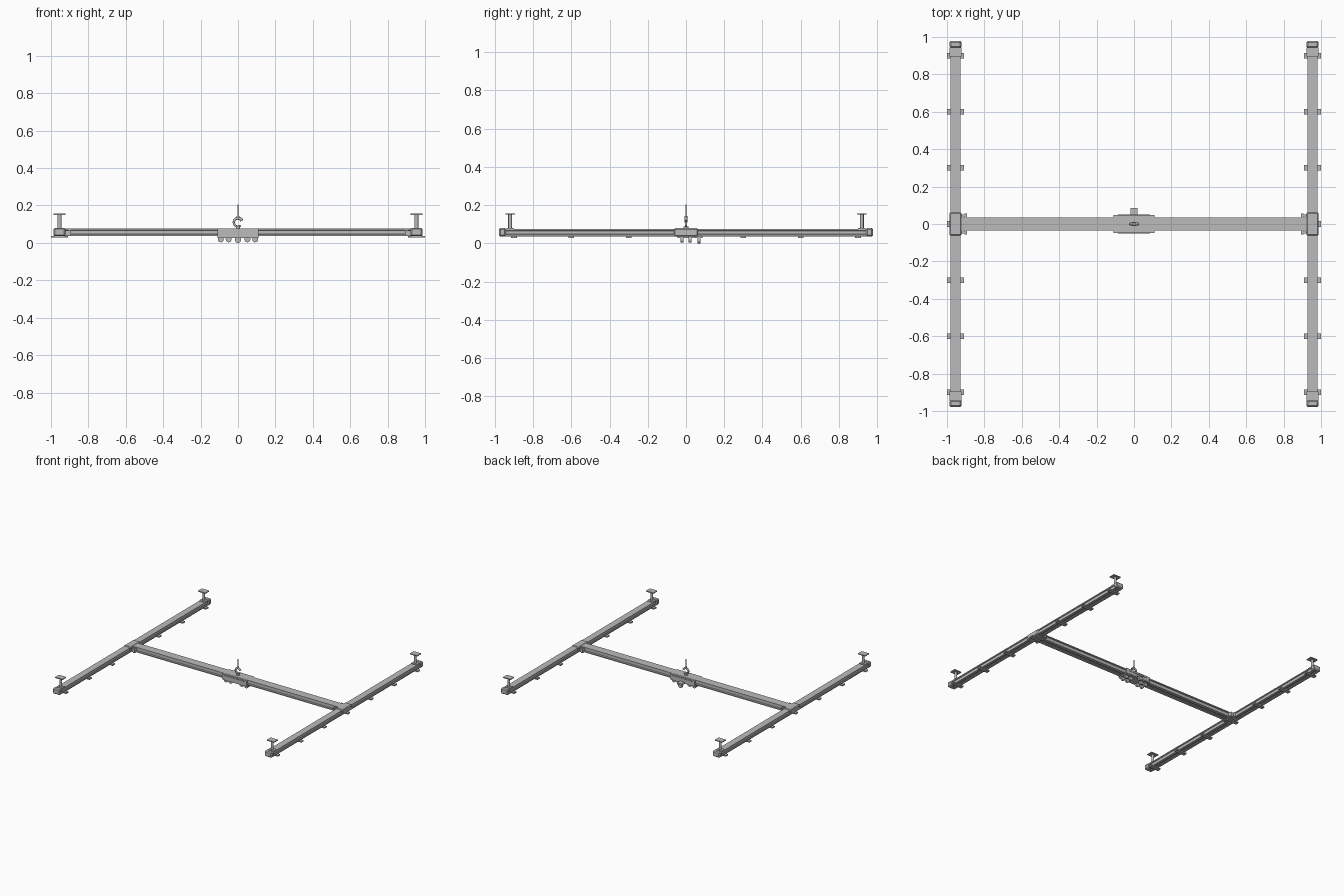
import bpy, bmesh, math
from mathutils import Vector, Matrix

cube = bpy.data.objects.get("Cube")
if cube:
    bpy.data.objects.remove(cube, do_unlink=True)

steel = bpy.data.materials.new("steel_grey")
steel.use_nodes = True
colour = (0.5, 0.5, 0.5, 1)
steel.diffuse_color = colour
steel.node_tree.nodes["Principled BSDF"].inputs["Base Color"].default_value = colour


def finish(name, bm):
    bmesh.ops.recalc_face_normals(bm, faces=bm.faces[:])
    mesh = bpy.data.meshes.new(name)
    bm.to_mesh(mesh)
    bm.free()
    mesh.materials.append(steel)
    ob = bpy.data.objects.new(name, mesh)
    bpy.context.collection.objects.link(ob)
    return ob


def box(name, centre, size, bevel=0):
    bm = bmesh.new()
    bmesh.ops.create_cube(bm, size=1)
    bmesh.ops.scale(bm, vec=size, verts=bm.verts[:])
    bmesh.ops.translate(bm, vec=centre, verts=bm.verts[:])
    ob = finish(name, bm)
    if bevel:
        mod = ob.modifiers.new("chamfer", "BEVEL")
        mod.width, mod.segments = bevel, 1
    return ob


def cylinder(name, centre, radius, length, axis="Z", sides=20):
    bm = bmesh.new()
    bmesh.ops.create_cone(bm, cap_ends=True, segments=sides, radius1=radius,
                          radius2=radius, depth=length)
    if axis != "Z":
        turn = Matrix.Rotation(math.pi / 2, 3, "X" if axis == "Y" else "Y")
        bmesh.ops.rotate(bm, matrix=turn, verts=bm.verts[:])
    bmesh.ops.translate(bm, vec=centre, verts=bm.verts[:])
    ob = finish(name, bm)
    for p in ob.data.polygons:
        p.use_smooth = len(p.vertices) == 4
    return ob


def track(name, start, end, half, low, high):
    """Slotted rail with wide flanges and a recessed web."""
    h = high - low
    right = [(half, high), (half, high - 0.2 * h), (half * 0.8, high - 0.28 * h),
             (half * 0.8, low + 0.3 * h), (half, low + 0.22 * h), (half, low),
             (half * 0.25, low), (half * 0.25, low + 0.15 * h)]
    outline = right + [(-a, z) for a, z in reversed(right)]
    start, end = Vector(start), Vector(end)
    side = (end - start).normalized().cross(Vector((0, 0, 1)))
    bm = bmesh.new()
    face = bm.faces.new([bm.verts.new(start + side * a + Vector((0, 0, z)))
                         for a, z in outline])
    out = bmesh.ops.extrude_face_region(bm, geom=[face])
    moved = [v for v in out["geom"] if isinstance(v, bmesh.types.BMVert)]
    bmesh.ops.translate(bm, vec=end - start, verts=moved)
    if face.is_valid is False or len(face.link_loops if hasattr(face, "link_loops") else face.loops) == 0:
        bm.faces.ensure_lookup_table()
    return finish(name, bm)


RAIL_X = 0.954

# Runways with hangers, end stops and clamps
for s, label in ((1, "left"), (-1, "right")):
    x = s * RAIL_X
    track(f"{label}_runway", (x, -0.96, 0), (x, 0.96, 0), 0.027, 0.036, 0.074)
    for e, end in ((-1, "front"), (1, "back")):
        tag = f"{label}_{end}"
        box(f"{tag}_end_stop", (x, e * 0.96, 0.058), (0.064, 0.036, 0.044), 0.007)
        box(f"{tag}_hanger_foot", (x, e * 0.92, 0.076), (0.05, 0.04, 0.006))
        cylinder(f"{tag}_hanger_stem", (x, e * 0.92, 0.113), 0.01, 0.08)
        box(f"{tag}_hanger_plate", (x, e * 0.92, 0.153), (0.066, 0.05, 0.007))
    for y in (-0.9, -0.6, -0.3, 0, 0.3, 0.6, 0.9):
        box(f"{label}_rail_clamp", (x, y, 0.033), (0.092, 0.03, 0.01))

    # Truck that carries the bridge
    box(f"{label}_bridge_truck", (x, 0, 0.057), (0.064, 0.126, 0.044), 0.006)
    box(f"{label}_bridge_bracket", (s * 0.9, 0, 0.053), (0.014, 0.11, 0.034))
    for y in (-0.045, 0.045):
        box(f"{label}_bracket_tie", (s * 0.912, y, 0.053), (0.03, 0.01, 0.028))

# Bridge beam
track("bridge_beam", (-0.95, 0, 0), (0.95, 0, 0), 0.034, 0.036, 0.077)

# Trolley frame around the beam
for y in (-0.041, 0.041):
    box("trolley_side_plate", (0, y, 0.055), (0.22, 0.012, 0.042))
    box("trolley_side_rib", (0, y * 1.15, 0.063), (0.17, 0.006, 0.008))
box("trolley_base", (0, 0, 0.032), (0.22, 0.088, 0.01))

# Hanging rollers below the trolley
for x in (-0.092, -0.05, 0.05, 0.092):
    for y in (-0.02, 0.02):
        cylinder("trolley_roller", (x, y, 0.019), 0.016, 0.016, "Y")
box("drive_bracket", (0, 0.066, 0.035), (0.04, 0.04, 0.014))
cylinder("drive_roller", (0, 0.068, 0.017), 0.017, 0.018, "Y")

# Hook and its rod
curve = bpy.data.curves.new("hook_path", "CURVE")
curve.dimensions = "3D"
curve.bevel_depth = 0.008
curve.bevel_resolution = 2
curve.use_fill_caps = True
path = curve.splines.new("POLY")
steps = 22
path.points.add(steps)
for i, p in enumerate(path.points):
    a = math.radians(20 + 290 * i / steps)
    p.co = (0.022 * math.cos(a), 0, 0.11 + 0.022 * math.sin(a), 1)
    p.radius = 1.1 - 0.5 * i / steps
curve.materials.append(steel)
hook = bpy.data.objects.new("hook", curve)
bpy.context.collection.objects.link(hook)
cylinder("hook_rod", (0, 0, 0.169), 0.003, 0.07, sides=10)
cylinder("hook_collar", (0, 0, 0.138), 0.008, 0.012, sides=12)
cylinder("hook_seat", (0, 0, 0.082), 0.012, 0.014, sides=16)
